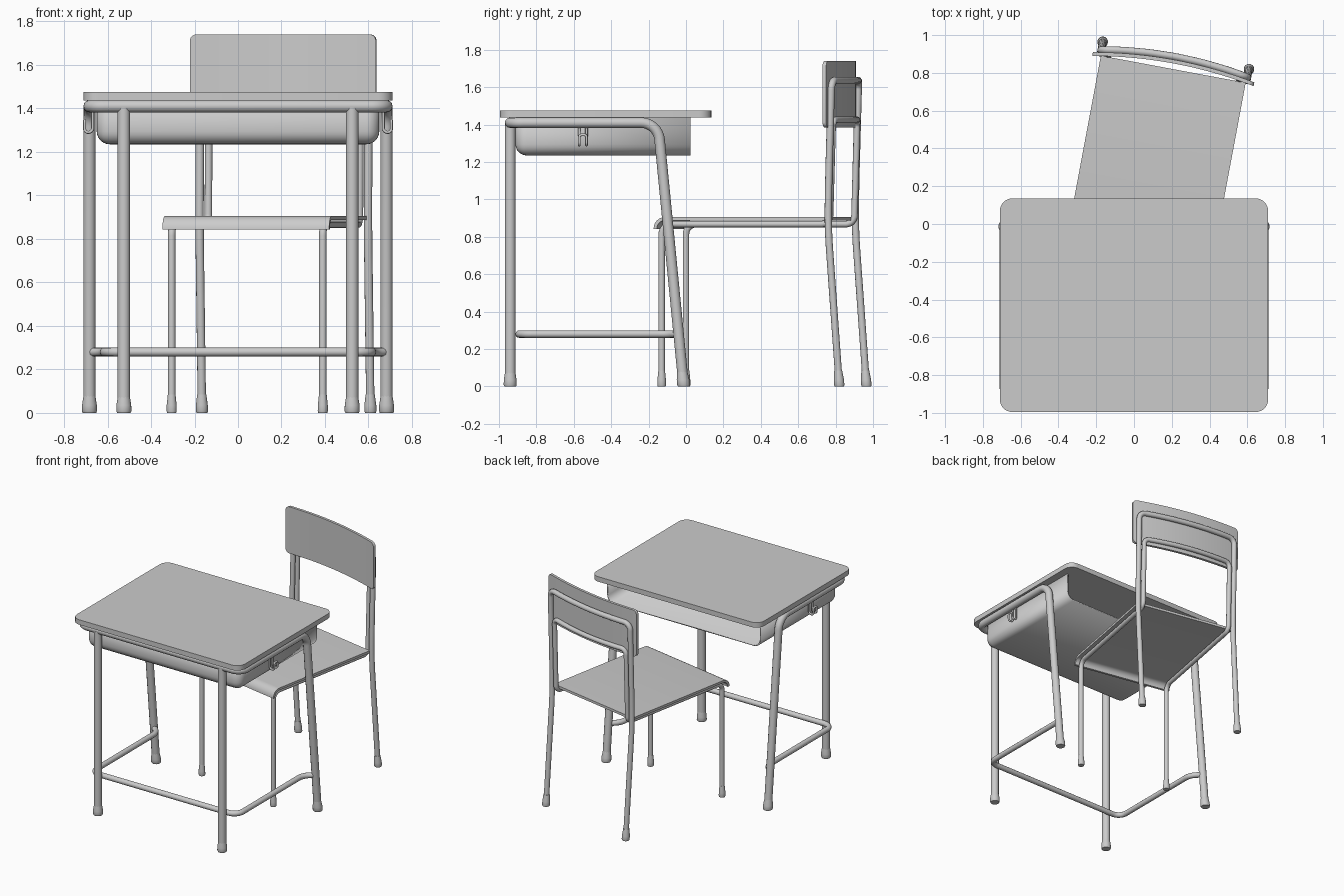
import bpy, bmesh
from math import sin, cos, pi, radians, sqrt
from mathutils import Vector, Matrix

if "Cube" in bpy.data.objects:
    bpy.data.objects.remove(bpy.data.objects["Cube"])

DESK = Matrix.Identity(4)
CHAIR = Matrix.Translation((0.0425, -0.065, 0)) @ Matrix.Rotation(radians(-10.6), 4, 'Z')


def add_mesh(name, mesh, place, angle=35):
    mesh.shade_smooth()
    mesh.set_sharp_from_angle(angle=radians(angle))
    ob = bpy.data.objects.new(name, mesh)
    bpy.context.collection.objects.link(ob)
    ob.matrix_world = place
    return ob


def loft(name, rings, place):
    """Closed skin through equal-length rings, capped at both ends."""
    bm = bmesh.new()
    vs = [[bm.verts.new(p) for p in ring] for ring in rings]
    n = len(rings[0])
    for a, b in zip(vs, vs[1:]):
        for i in range(n):
            bm.faces.new((a[i], a[(i + 1) % n], b[(i + 1) % n], b[i]))
    bm.faces.new(vs[0])
    bm.faces.new(vs[-1])
    bmesh.ops.recalc_face_normals(bm, faces=bm.faces)
    me = bpy.data.meshes.new(name)
    bm.to_mesh(me)
    bm.free()
    return add_mesh(name, me, place)


def rounded(path, steps=8):
    """Path of (x, y, z, cut): corners with a cut length become arcs."""
    out = []
    for i, (x, y, z, d) in enumerate(path):
        p = Vector((x, y, z))
        if d == 0 or i in (0, len(path) - 1):
            out.append(p)
            continue
        e0 = (Vector(path[i - 1][:3]) - p).normalized()
        e1 = (Vector(path[i + 1][:3]) - p).normalized()
        a, b = p + e0 * d, p + e1 * d
        w = cos((pi - e0.angle(e1)) / 2)
        for k in range(steps + 1):
            t = k / steps
            c0, c1, c2 = (1 - t) ** 2, 2 * w * t * (1 - t), t * t
            out.append((a * c0 + p * c1 + b * c2) / (c0 + c1 + c2))
    return out


def tube(name, path, r, place):
    cu = bpy.data.curves.new(name, 'CURVE')
    cu.dimensions = '3D'
    cu.bevel_depth, cu.bevel_resolution, cu.use_fill_caps = r, 4, True
    pts = rounded(path)
    sp = cu.splines.new('POLY')
    sp.points.add(len(pts) - 1)
    for q, p in zip(sp.points, pts):
        q.co = (*p, 1)
    tmp = bpy.data.objects.new(name + "_curve", cu)
    bpy.context.collection.objects.link(tmp)
    dg = bpy.context.evaluated_depsgraph_get()
    me = bpy.data.meshes.new_from_object(tmp.evaluated_get(dg))
    bpy.data.objects.remove(tmp)
    return add_mesh(name, me, place, 50)


def both(half):
    """Mirror half a path (right side first) across x = 0."""
    rest = half[:-1] if abs(half[-1][0]) < 1e-6 else half
    return half + [(-x, y, z, d) for x, y, z, d in reversed(rest)]


def foot(name, x, y, slope, r, place):
    rings = []
    for z, k in ((0, 1.0), (0.008, 1.12), (0.035, 1.1), (0.085, 0.85)):
        rings.append([(x + r * k * cos(a * pi / 10), y + slope * z + r * k * sin(a * pi / 10), z)
                      for a in range(20)])
    loft(name, rings, place)


# ---- desk top: rounded slab
R = 0.065
outline = []
for cx, cy, a0 in ((0.71 - R, 0.135 - R, 0), (-0.71 + R, 0.135 - R, 90),
                   (-0.71 + R, -0.995 + R, 180), (0.71 - R, -0.995 + R, 270)):
    for k in range(9):
        a = radians(a0 + k * 90 / 8)
        outline.append((cx + R * cos(a), cy + R * sin(a)))
loft("desk_top", [[(x, y, z) for x, y in outline] for z in (1.437, 1.475)], DESK)

# ---- book tray: rounded box, open towards the chair
bm = bmesh.new()
bmesh.ops.create_cube(bm, size=1, matrix=Matrix.Translation((0, -0.4445, 1.336))
                      @ Matrix.Diagonal((1.3, 0.935, 0.202, 1)))
bmesh.ops.delete(bm, geom=[f for f in bm.faces if f.normal.z > 0.5 or f.normal.y > 0.5],
                 context='FACES')
bmesh.ops.bevel(bm, geom=[e for e in bm.edges if len(e.link_faces) == 2], offset=0.06,
                segments=6, profile=0.5, affect='EDGES')
me = bpy.data.meshes.new("book_tray")
bm.to_mesh(me)
bm.free()
tray = add_mesh("book_tray", me, DESK)
sol = tray.modifiers.new("thickness", 'SOLIDIFY')
sol.thickness, sol.offset = 0.01, -1

# ---- desk frame: side rails, rear legs and front bar in one bent tube
tube("desk_frame", both([(0.683, -0.0135, 0.015, 0), (0.683, -0.15, 1.41, 0.09),
                         (0.683, -0.94, 1.41, 0.07)]), 0.028, DESK)
tube("desk_foot_rail", both([(0.683, -0.04, 0.28, 0), (0.615, -0.10, 0.28, 0.05),
                             (0.615, -0.892, 0.28, 0.07)]), 0.02, DESK)

# ---- desk front legs, feet and bag hooks
for s, side in ((1, "right"), (-1, "left")):
    tube(f"desk_front_leg_{side}", [(s * 0.525, -0.94, 0.01, 0), (s * 0.525, -0.94, 1.405, 0)],
         0.029, DESK)
    foot(f"desk_front_foot_{side}", s * 0.525, -0.94, 0, 0.031, DESK)
    foot(f"desk_rear_foot_{side}", s * 0.683, -0.012, -0.098, 0.031, DESK)
    wire = [(0.668, -0.57, 1.40, 0), (0.668, -0.57, 1.29, 0.02),
            (0.705, -0.57, 1.29, 0.016), (0.705, -0.57, 1.345, 0.012)]
    wire += [(x, -0.532, z, d) for x, y, z, d in reversed(wire)]
    tube(f"bag_hook_{side}", [(s * x, y, z, d) for x, y, z, d in wire], 0.007, DESK)

# ---- chair seat: thin sheet with a rolled front edge
top = [(-0.037, 0.843)] + [(0.023 - 0.06 * cos(a * pi / 12), 0.845 + 0.06 * sin(a * pi / 12))
                           for a in range(7)] + [(0.9, 0.905)]
low = [(0.9, 0.886)] + [(0.023 - 0.042 * sin(a * pi / 12), 0.845 + 0.042 * cos(a * pi / 12))
                        for a in range(7)] + [(-0.019, 0.843)]
loft("seat", [[(x, v, z) for v, z in top + low] for x in (-0.39, 0.39)], CHAIR)

# ---- backrest: curved board with rounded corners
W, H, C, T = 0.435, 0.1775, 0.03, 0.02
half = [W - C + C * sin(k * pi / 12) for k in range(6)] + [W - 0.0003]
us = [-u for u in reversed(half)] + [(W - C) * k / 8 for k in range(-7, 8)] + half
rings = []
for u in us:
    d = max(0, abs(u) - (W - C))
    h = H - C + sqrt(max(0, C * C - d * d))
    v = 0.89 + 0.04 * (1 - (u / W) ** 2)
    rings.append([(u, v, 1.5625 - h), (u, v, 1.5625 + h),
                  (u, v + T, 1.5625 + h), (u, v + T, 1.5625 - h)])
loft("backrest", rings, CHAIR)


# ---- chair tubes: each runs from a foot to a bowed bar behind the backrest
def bar(w, v, z):
    return [(w * k, v + 0.036 * (1 - k * k), z, 0.04 if k else 0.03) for k in (0.7, 0.35, 0)]


tube("chair_inner_frame", both([(0.3535, 0, 0.01, 0), (0.3535, 0, 0.868, 0.055),
                                (0.3535, 0.915, 0.868, 0.045), (0.3535, 0.931, 1.425, 0.04)]
                               + bar(0.3535, 0.931, 1.425)), 0.0175, CHAIR)
tube("chair_outer_frame", both([(0.394, 0.973, 0.015, 0), (0.394, 0.945, 0.4, 0.18),
                                (0.394, 0.912, 0.85, 0.12), (0.394, 0.916, 1.1, 0.1),
                                (0.394, 0.931, 1.635, 0.05)]
                               + bar(0.394, 0.931, 1.635)), 0.0195, CHAIR)
for s, side in ((1, "right"), (-1, "left")):
    foot(f"chair_front_foot_{side}", s * 0.3535, 0, 0, 0.021, CHAIR)
    foot(f"chair_rear_foot_{side}", s * 0.394, 0.974, -0.073, 0.025, CHAIR)
